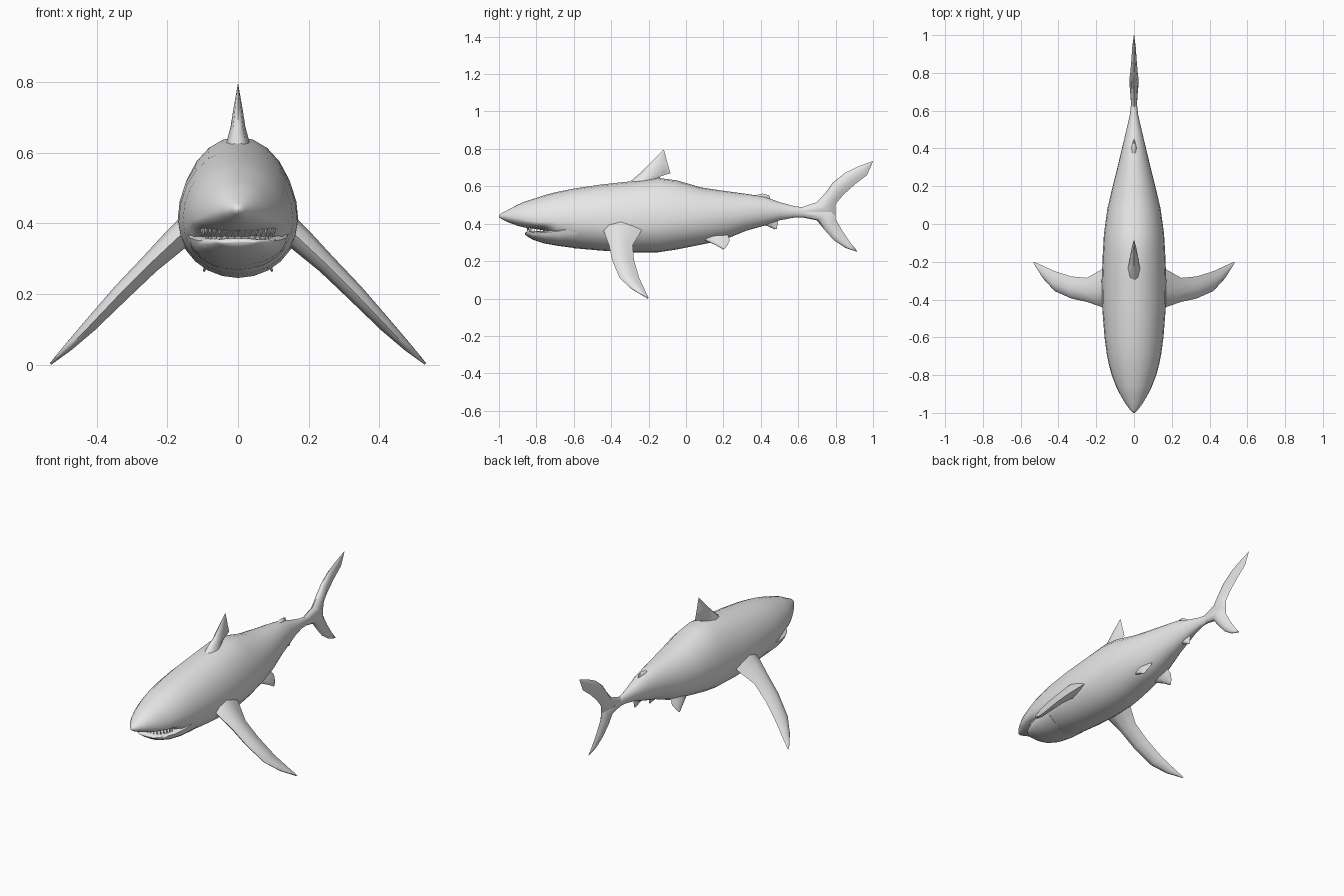
import bpy, bmesh, math
from mathutils import Vector

skin = bpy.data.materials.new("grey skin")
skin.diffuse_color = (0.8, 0.8, 0.8, 1)


def finish(name, bm, angle=50):
    bmesh.ops.recalc_face_normals(bm, faces=bm.faces)
    mesh = bpy.data.meshes.new(name)
    bm.to_mesh(mesh)
    bm.free()
    mesh.materials.append(skin)
    ob = bpy.data.objects.new(name, mesh)
    bpy.context.collection.objects.link(ob)
    bpy.ops.object.select_all(action='DESELECT')
    ob.select_set(True)
    bpy.context.view_layer.objects.active = ob
    bpy.ops.object.shade_smooth_by_angle(angle=math.radians(angle))


def loft(name, rings, angle=50):
    """Skin a list of equal-length closed rings and cap both ends."""
    bm = bmesh.new()
    rows = [[bm.verts.new(p) for p in ring] for ring in rings]
    n = len(rows[0])
    for a, b in zip(rows, rows[1:]):
        for i in range(n):
            j = (i + 1) % n
            bm.faces.new((a[i], a[j], b[j], b[i]))
    bm.faces.new(rows[0])
    bm.faces.new(rows[-1])
    finish(name, bm, angle)


def hull_ring(y, half, top, bottom, mid, n=24):
    """Egg-shaped section with separate upper and lower heights."""
    ring = []
    for i in range(n):
        a = 2 * math.pi * i / n
        s = math.sin(a)
        ring.append((half * math.cos(a), y, mid + s * (top - mid if s > 0 else mid - bottom)))
    return ring


def fin(name, stations, normal):
    """Lens-shaped sections between leading and trailing points."""
    normal = Vector(normal).normalized()
    prof = [(0, 0), (.12, .65), (.42, 1), (.75, .55), (1, 0), (.75, -.55), (.42, -1), (.12, -.65)]
    rings = []
    for lead, trail, t in stations:
        lead, trail = Vector(lead), Vector(trail)
        rings.append([lead.lerp(trail, u) + normal * (t * w) for u, w in prof])
    loft(name, rings, 70)


# Body: y, half width, top, bottom, widest height
body = [(-1.0, .004, .445, .435, .44), (-.985, .02, .457, .424, .44), (-.95, .046, .475, .407, .437),
        (-.9, .075, .502, .389, .43), (-.86, .095, .519, .379, .42), (-.8, .118, .538, .372, .41),
        (-.745, .133, .556, .362, .41), (-.69, .144, .57, .31, .41), (-.6, .156, .588, .269, .41),
        (-.45, .168, .61, .256, .405), (-.3, .171, .626, .246, .405), (-.15, .165, .645, .247, .41),
        (-.05, .159, .632, .262, .42), (.08, .141, .594, .288, .43), (.2, .113, .576, .312, .44),
        (.32, .083, .56, .362, .455), (.42, .059, .545, .39, .465), (.5, .04, .515, .418, .467),
        (.58, .022, .494, .433, .463), (.65, .014, .484, .434, .46), (.72, .008, .48, .44, .46)]
loft("body", [hull_ring(*r) for r in body], 60)

# Lower jaw, merging into the throat
jaw = [(-.862, .045, .351, .343, .347), (-.85, .064, .358, .333, .35), (-.82, .09, .359, .315, .35),
       (-.76, .119, .362, .295, .353), (-.68, .137, .375, .281, .36), (-.58, .148, .39, .268, .38)]
loft("lower_jaw", [hull_ring(*r) for r in jaw], 60)

# Teeth in two arched rows
for name, base, tip, count, reach in (("upper_teeth", .392, .36, 17, .103),
                                      ("lower_teeth", .345, .371, 14, .092)):
    bm = bmesh.new()
    for i in range(count):
        a = math.radians(-80 + 160 * i / (count - 1))
        x, y = reach * math.sin(a), -.745 - reach * math.cos(a)
        ring = [bm.verts.new((x + .007 * math.cos(k * math.pi / 2),
                              y + .007 * math.sin(k * math.pi / 2), base)) for k in range(4)]
        point = bm.verts.new((x, y, tip))
        bm.faces.new(ring)
        for k in range(4):
            bm.faces.new((ring[k], ring[(k + 1) % 4], point))
    finish(name, bm, 20)

# Paired fins
pectoral = [(.12, .40, -.43, -.22, .042), (.17, .36, -.44, -.24, .036), (.25, .285, -.412, -.285, .028),
            (.33, .205, -.395, -.278, .025), (.42, .11, -.355, -.25, .019), (.48, .05, -.29, -.222, .012),
            (.53, .003, -.21, -.2, .003)]
pelvic = [((.05, .07, .35), (.05, .22, .35), .022), ((.072, .1, .312), (.072, .235, .312), .016),
          ((.088, .16, .285), (.088, .222, .285), .009), ((.097, .195, .264), (.097, .205, .264), .002)]
for side, s in (("left", 1), ("right", -1)):
    fin(side + "_pectoral_fin", [((s * x, a, z), (s * x, b, z), t) for x, z, a, b, t in pectoral], (s, 0, 1))
    fin(side + "_pelvic_fin", [((s * p[0], *p[1:]), (s * q[0], *q[1:]), t) for p, q, t in pelvic],
        (s, 0, .4))

# Fins on the centre line: leading y, z, trailing y, z, half thickness
centre_fins = {
    "dorsal_fin": [(-.34, .59, -.13, .59, .042), (-.285, .637, -.14, .652, .029),
                   (-.24, .675, -.083, .67, .021), (-.19, .725, -.098, .722, .013),
                   (-.12, .795, -.116, .788, .001)],
    "second_dorsal_fin": [(.33, .53, .44, .52, .022), (.37, .552, .45, .535, .014),
                          (.41, .561, .445, .552, .004)],
    "anal_fin": [(.38, .42, .49, .435, .02), (.42, .394, .492, .408, .012), (.475, .37, .485, .372, .003)],
    "upper_tail_lobe": [(.62, .489, .64, .435, .015), (.70, .515, .80, .44, .024),
                        (.75, .57, .80, .505, .024), (.785, .62, .84, .553, .019),
                        (.85, .672, .9, .608, .014), (.92, .706, .968, .66, .009),
                        (1.0, .735, .999, .731, .001)],
    "lower_tail_lobe": [(.62, .434, .64, .488, .015), (.70, .418, .80, .485, .024),
                        (.74, .368, .80, .425, .022), (.79, .312, .837, .36, .015),
                        (.85, .272, .88, .297, .009), (.915, .25, .912, .258, .002)],
}
for name, rows in centre_fins.items():
    fin(name, [((0, a, b), (0, c, d), t) for a, b, c, d, t in rows], (1, 0, 0))
